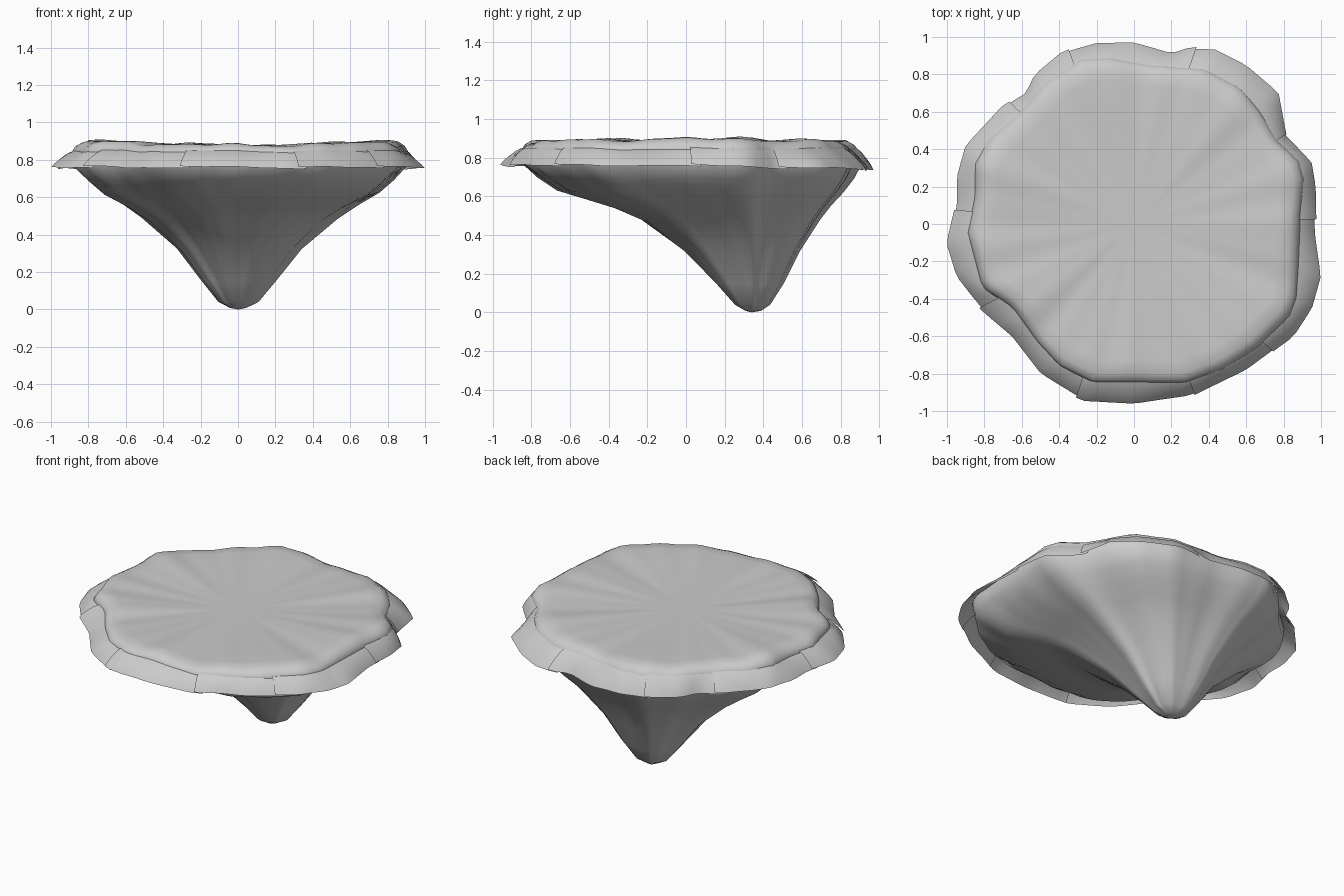
import bpy, bmesh, math
from mathutils import Vector

cube = bpy.data.objects.get("Cube")
if cube:
    bpy.data.objects.remove(cube, do_unlink=True)

stone = bpy.data.materials.new("pale grey stone")
stone.use_nodes = True
GREY = (0.6, 0.6, 0.6, 1)
stone.diffuse_color = GREY
stone.node_tree.nodes["Principled BSDF"].inputs["Base Color"].default_value = GREY

# Plan outlines: lip of the plateau, and outer hem of the skirt
LIP = [(.89, .05), (.91, .24), (.88, .34), (.76, .45), (.68, .6), (.57, .73), (.38, .83),
       (.09, .85), (-.13, .89), (-.29, .88), (-.48, .75), (-.61, .6), (-.78, .45), (-.85, .32),
       (-.85, .15), (-.89, -.05), (-.81, -.34), (-.65, -.45), (-.52, -.63), (-.4, -.76),
       (-.22, -.85), (.27, -.85), (.47, -.78), (.65, -.67), (.83, -.5), (.87, -.4), (.88, -.2)]
HEM = [(.97, .05), (.97, .2), (.95, .33), (.81, .48), (.77, .7), (.6, .85), (.43, .94),
       (.3, .94), (.2, .91), (0, .97), (-.2, .97), (-.38, .92), (-.53, .8), (-.58, .7),
       (-.7, .63), (-.9, .42), (-.95, .25), (-.95, .1), (-1, -.1), (-.95, -.28), (-.82, -.45),
       (-.65, -.6), (-.5, -.8), (-.28, -.94), (0, -.96), (.3, -.92), (.6, -.78), (.85, -.6),
       (.95, -.45), (1, -.28), (.97, -.05)]
APEX = Vector((0, .35, 0))
TAU = math.tau


def outline(points):
    """Return a function giving the point of a closed outline at an angle."""
    polar = sorted((math.atan2(y, x) % TAU, math.hypot(x, y)) for x, y in points)
    polar = [(polar[-1][0] - TAU, polar[-1][1])] + polar + [(polar[0][0] + TAU, polar[0][1])]

    def at(angle):
        angle %= TAU
        for (a, r), (b, s) in zip(polar, polar[1:]):
            if a <= angle <= b:
                # Where the ray meets the chord between the two points
                radius = r * s * math.sin(b - a) / (
                    r * math.sin(angle - a) + s * math.sin(b - angle))
                return Vector((radius * math.cos(angle), radius * math.sin(angle), 0))
    return at


lip, hem = outline(LIP), outline(HEM)


def ripple(a, shift=0):
    return (math.sin(7 * a + shift) + .7 * math.sin(13 * a + 2 + shift)
            + .5 * math.sin(23 * a + 1)) / 2.2


def build(name, rows, closed):
    """Join rows of points into a smooth sheet, with end caps if closed."""
    bm = bmesh.new()
    rings = [[bm.verts.new(p) for p in row] for row in rows]
    for low, high in zip(rings, rings[1:]):
        n = len(low)
        for i in range(n if closed else n - 1):
            j = (i + 1) % n
            bm.faces.new((low[i], low[j], high[j], high[i]))
    if closed:
        for ring in (rings[0], rings[-1]):
            centre = bm.verts.new(sum((v.co for v in ring), Vector()) / len(ring))
            if ring is rings[0]:
                centre.co.z = 0
            for i, v in enumerate(ring):
                bm.faces.new((v, ring[(i + 1) % len(ring)], centre))
        bmesh.ops.recalc_face_normals(bm, faces=bm.faces)
    mesh = bpy.data.meshes.new(name)
    bm.to_mesh(mesh)
    bm.free()
    mesh.materials.append(stone)
    obj = bpy.data.objects.new(name, mesh)
    bpy.context.collection.objects.link(obj)
    bpy.ops.object.select_all(action="DESELECT")
    obj.select_set(True)
    bpy.context.view_layer.objects.active = obj
    bpy.ops.object.shade_smooth_by_angle(angle=math.radians(60))


# Island body: lopsided creased cone, with share of the way to the lip
# towards the front, sides and back at each height
CONE = [(.008, .035, .05, .07), (.04, .08, .125, .16), (.15, .16, .23, .29),
        (.32, .30, .38, .45), (.48, .48, .59, .64), (.55, .62, .7, .74), (.62, .82, .82, .86),
        (.69, .91, .91, .96), (.76, .985, .985, 1.03)]
# Plateau: scale of the lip outline, height, ripple
PLATEAU = [(1, .84, .005), (.98, .868, .008), (.94, .888, .012), (.86, .89, .013),
           (.7, .885, .008), (.45, .878, .004), (.2, .874, 0)]
angles = [TAU * i / 120 for i in range(120)]
rows = []
for z, front, side, back in CONE:
    row = []
    for a in angles:
        ray = lip(a) - APEX
        s = ray.y / ray.length
        share = side + (front - side) * max(0, -s) + (back - side) * max(0, s)
        crease = .05 * math.sin(math.pi * (z / .78) ** 1.8) * ripple(a, z)
        p = APEX + ray * share * (1 + crease)
        row.append((p.x, p.y, z + crease * .3))
    rows.append(row)
for scale, z, wave in PLATEAU:
    rows.append([lip(a) * scale + Vector((0, 0, z + wave * (ripple(a, 1) + .7 * math.cos(2 * a))))
                 for a in angles])
build("island_body", rows, True)

# Skirt: overlapping strips flaring down from the lip
SEAMS = [3, 32, 72, 112, 137, 177, 210, 253, 291, 319]
FLARE = [(-.04, .846), (.25, .832), (.6, .804), (.85, .78), (1, .76)]
for k, start in enumerate(SEAMS):
    a0 = math.radians(start - 1.5)
    a1 = math.radians((SEAMS[k + 1] if k < 9 else SEAMS[0] + 360) + 1.5)
    steps = round((a1 - a0) * 20)
    rows = []
    for out, z in FLARE:
        row = []
        for i in range(steps + 1):
            t = i / steps
            a = a0 + (a1 - a0) * t
            p = lip(a).lerp(hem(a), out * (1.06 - .12 * t))
            p.z = z + .005 * ripple(a, 1) + .01 * (.5 - t) - .022 * out * max(0, math.sin(a))
            row.append(p)
        rows.append(row)
    build(f"skirt_strip_{k + 1}", rows[::-1], False)
